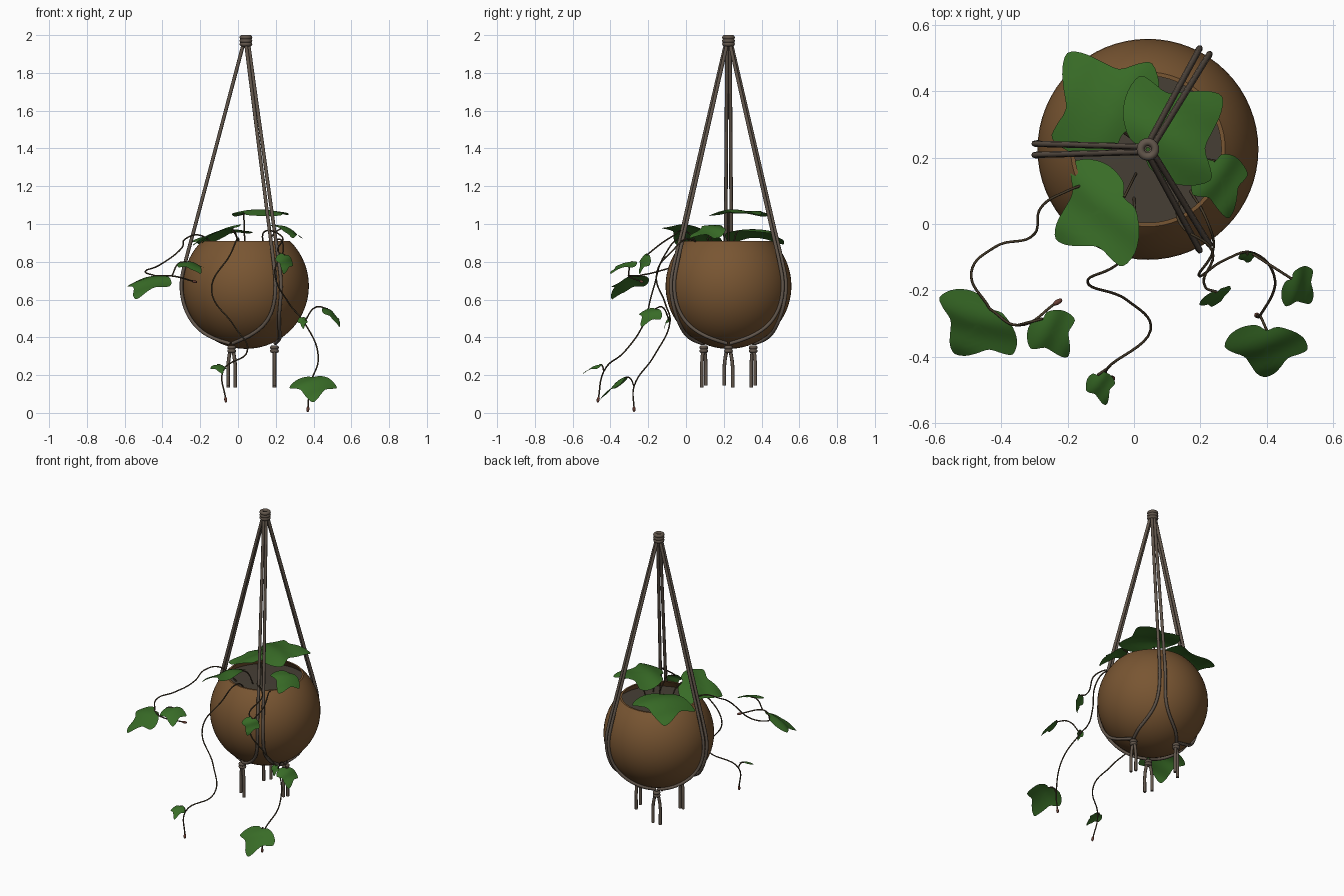
import bpy, bmesh, math
from mathutils import Vector as V, Matrix
from math import sin, cos, pi, radians

if "Cube" in bpy.data.objects:
    bpy.data.objects.remove(bpy.data.objects["Cube"])

CX, CY, CZ, R = 0.042, 0.225, 0.672, 0.333     # pot centre and radius
SOIL_Z = 0.86
UP = V((0, 0, 1))


def mat(name, *rgb):
    m = bpy.data.materials.new(name)
    m.diffuse_color = (*rgb, 1)
    m.use_nodes = True
    m.node_tree.nodes["Principled BSDF"].inputs["Base Color"].default_value = m.diffuse_color
    return m


POT = mat("brown_clay", 0.19, 0.092, 0.032)
SOIL = mat("dark_soil", 0.062, 0.05, 0.036)
ROPE = mat("grey_brown_rope", 0.12, 0.092, 0.07)
LEAF = mat("leaf_green", 0.04, 0.15, 0.02)
STEM = mat("stem_brown", 0.06, 0.042, 0.022)
BUD = mat("bud_red_brown", 0.14, 0.05, 0.035)


def finish(ob, name, material, angle=60):
    ob.name = name
    ob.data.materials.clear()
    ob.data.materials.append(material)
    bpy.ops.object.select_all(action='DESELECT')
    ob.select_set(True)
    bpy.context.view_layer.objects.active = ob
    if ob.type == 'CURVE':
        bpy.ops.object.convert(target='MESH')
    bpy.ops.object.shade_smooth_by_angle(angle=radians(angle))


def rings_mesh(name, rings, material, angle):
    """Skin closed rings of points, one after the other."""
    m = len(rings[0])
    faces = [(r * m + i, r * m + (i + 1) % m, (r + 1) * m + (i + 1) % m, (r + 1) * m + i)
             for r in range(len(rings) - 1) for i in range(m)]
    me = bpy.data.meshes.new(name)
    me.from_pydata([p for ring in rings for p in ring], [], faces)
    bm = bmesh.new()
    bm.from_mesh(me)
    bmesh.ops.remove_doubles(bm, verts=bm.verts, dist=1e-5)
    bm.to_mesh(me)
    bm.free()
    ob = bpy.data.objects.new(name, me)
    bpy.context.collection.objects.link(ob)
    finish(ob, name, material, angle)


def around(r, a, z):
    return V((CX + r * cos(a), CY + r * sin(a), z))


def lathe(name, profile, material, segs=64):
    rings_mesh(name, [[around(r, 2 * pi * i / segs, z) for i in range(segs)]
                      for r, z in profile], material, 40)


def tube(name, pts, radius, material):
    cu = bpy.data.curves.new(name, 'CURVE')
    cu.dimensions = '3D'
    cu.bevel_depth, cu.bevel_resolution, cu.use_fill_caps = radius, 2, True
    cu.resolution_u = 8
    sp = cu.splines.new('BEZIER')
    sp.bezier_points.add(len(pts) - 1)
    for bp, p in zip(sp.bezier_points, pts):
        bp.co = p
        bp.handle_left_type = bp.handle_right_type = 'AUTO'
    ob = bpy.data.objects.new(name, cu)
    bpy.context.collection.objects.link(ob)
    finish(ob, name, material)


def torus(name, loc, major, minor):
    bpy.ops.mesh.primitive_torus_add(location=loc, major_radius=major, minor_radius=minor,
                                     major_segments=24, minor_segments=10)
    finish(bpy.context.object, name, ROPE)


# Pot: hollow sphere cut off at the rim, with soil inside
a_rim = math.asin((0.91 - CZ) / R)
angs = [-pi / 2 + (a_rim + pi / 2) * i / 28 for i in range(29)]
outer = [(R * cos(a), CZ + R * sin(a)) for a in angs]
inner = [(0.95 * R * cos(a), CZ + R * sin(a)) for a in angs[:-5:-1]]
lathe("pot", outer + inner, POT)
lathe("soil", [(0.262, SOIL_Z), (0, SOIL_Z + 0.006)], SOIL)

# Hanger: three rope pairs that part under the pot and meet in lower knots
RR, T0 = R + 0.009, radians(15)
for k in range(3):
    az = radians(60 + 120 * k)
    for s in (-1, 1):
        top = around(0.014, az + s * 0.6, 1.96)
        wrap = []
        for i in range(12):
            t = i / 11
            el = T0 - radians(78) * t
            a = az + s * (0.05 + (pi / 3 - 0.1) * t ** 5)
            wrap.append(around(RR * cos(el), a, CZ + RR * sin(el)))
        tube("hanger_rope", [top.lerp(wrap[0], i / 5) for i in range(5)] + wrap, 0.0095, ROPE)
    # lower knot and its two loose tails
    a = az + pi / 3
    knot, tan = around(0.151, a, 0.35), V((-sin(a), cos(a), 0))
    for drop in (0.004, 0.022):
        torus("lower_knot", knot - UP * drop, 0.013, 0.0105)
    for s in (-1, 1):
        tube("rope_tail", [knot + tan * s * (0.004 + 0.018 * sin(pi / 2 * min(1, 1.8 * t)))
                           - UP * (0.21 + 0.006 * s) * t for t in (0, 0.25, 0.5, 0.75, 1)],
             0.0095, ROPE)
for i in range(3):
    torus("top_knot", (CX, CY, 1.952 + 0.018 * i), 0.022, 0.012)

# Ivy leaf outline, one half: (along the leaf, across it)
HALF = [(0, 0), (-0.06, 0.16), (0.02, 0.38), (0.2, 0.54), (0.4, 0.6), (0.47, 0.5),
        (0.54, 0.32), (0.72, 0.22), (0.9, 0.12), (1, 0)]
RINGS = 6


def leaf(name, base, tip, width, roll=0.0):
    """Arched ivy leaf from base to tip; returns the base for its stalk."""
    base, tip = V(base), V(tip)
    u = tip - base
    L = u.length
    v = Matrix.Rotation(roll, 3, u) @ UP.cross(u).normalized()
    w = u.cross(v).normalized()
    ctrl = [V(p) for p in HALF + [(a, -b) for a, b in HALF[-2:0:-1]]]
    outline = []
    for i in range(len(ctrl)):               # rounded between control points
        p, q, r, s = (ctrl[(i + j) % len(ctrl)] for j in (-1, 0, 1, 2))
        for t in (0, 1 / 3, 2 / 3):
            outline.append(q + (r - p) * t / 2 + (2 * p - 5 * q + 4 * r - s) * t * t / 2
                           + (3 * q - p - 3 * r + s) * t ** 3 / 2)

    def place(p):                            # arched, with drooping sides
        h = 0.3 * p.x * (1 - p.x) - 0.3 * p.y ** 2 + 0.02 * sin(9 * p.x + 5 * p.y)
        return base + u * p.x + v * (p.y * width / 1.2) + w * h * L

    mid = V((0.3, 0))
    rings_mesh(name, [[place(mid.lerp(o, r / RINGS)) for o in outline]
                      for r in range(RINGS + 1)], LEAF, 80)
    return base


def stalk(start, base, lift):
    start = V(start)
    tube("leaf_stalk", [start, start.lerp(base, 0.5) + UP * lift, base], 0.004, STEM)


def vine(name, *pts):
    tube(name, pts, 0.004, STEM)
    return pts


def bud(end, before):
    end, d = V(end), V(end) - V(before)
    bpy.ops.mesh.primitive_uv_sphere_add(segments=12, ring_count=8, radius=0.008, location=end,
                                         scale=(1, 1, 2),
                                         rotation=d.to_track_quat('Z', 'Y').to_euler())
    finish(bpy.context.object, "vine_bud", BUD)


# Large leaves over the pot, each with a stalk from the soil
centre = V((CX, CY, SOIL_Z))
for b in (leaf("rear_left_leaf", (-0.03, 0.275, 0.965), (-0.2, 0.515, 0.89), 0.38, -0.12),
          leaf("front_left_leaf", (-0.03, 0.08, 0.975), (-0.235, -0.045, 0.885), 0.36, 0.28),
          leaf("centre_leaf", (0.03, 0.225, 1.06), (0.265, 0.385, 1.045), 0.38),
          leaf("right_leaf", (0.245, 0.19, 0.985), (0.285, 0.018, 0.925), 0.19, -0.37)):
    foot = centre.lerp(b, 0.5)
    foot.z = SOIL_Z
    stalk(foot, b, 0.03)

# Left vine: main stem, side end with bud, two leaves
b = leaf("left_vine_leaf", (-0.435, -0.255, 0.725), (-0.54, -0.39, 0.6), 0.28)
vine("left_vine", (-0.1, 0.13, SOIL_Z), (-0.2, 0.1, 0.94), (-0.28, 0.05, 0.92), (-0.3, -0.03, 0.87),
     (-0.42, -0.07, 0.78), (-0.49, -0.145, 0.75), b)
end = vine("left_vine_end", b, (-0.35, -0.305, 0.725), (-0.23, -0.235, 0.695))
bud(end[-1], end[-2])
stalk(end[1], leaf("left_vine_small_leaf", (-0.275, -0.285, 0.8), (-0.2, -0.4, 0.735), 0.16), 0.03)

# Middle vine
m = vine("middle_vine", (0, 0.08, SOIL_Z), (0, -0.02, 0.925), (-0.04, -0.11, 0.84),
         (-0.14, -0.175, 0.65), (-0.02, -0.23, 0.46), (0.05, -0.32, 0.33),
         (-0.08, -0.435, 0.22), (-0.065, -0.465, 0.07))
bud(m[-1], m[-2])
stalk(m[-2], leaf("middle_vine_leaf", (-0.11, -0.455, 0.255), (-0.085, -0.545, 0.205), 0.09), 0.015)

# Right vine with three leaves
r = vine("right_vine", (0.17, 0.1, SOIL_Z), (0.22, 0.01, 0.92), (0.24, -0.07, 0.86),
         (0.195, -0.155, 0.74), (0.27, -0.11, 0.58), (0.35, -0.085, 0.48),
         (0.425, -0.17, 0.3), (0.38, -0.275, 0.14), (0.37, -0.275, 0.02))
bud(r[-1], r[-2])
stalk(r[-2], leaf("right_vine_leaf", (0.4, -0.32, 0.19), (0.395, -0.46, 0.055), 0.25), 0.02)
stalk(r[5], leaf("right_vine_upper_leaf", (0.475, -0.165, 0.55), (0.535, -0.235, 0.455), 0.14, -0.3), 0.045)
stalk(r[5], leaf("right_vine_small_leaf", (0.34, -0.09, 0.505), (0.345, -0.115, 0.445), 0.055), 0.005)

# Short front vine with one hanging leaf
b = leaf("front_vine_leaf", (0.25, -0.205, 0.835), (0.24, -0.245, 0.735), 0.11, -0.75)
vine("front_vine", (0.14, 0.08, SOIL_Z), (0.14, 0, 0.96), (0.235, -0.08, 0.93), (0.215, -0.19, 0.85), b)
